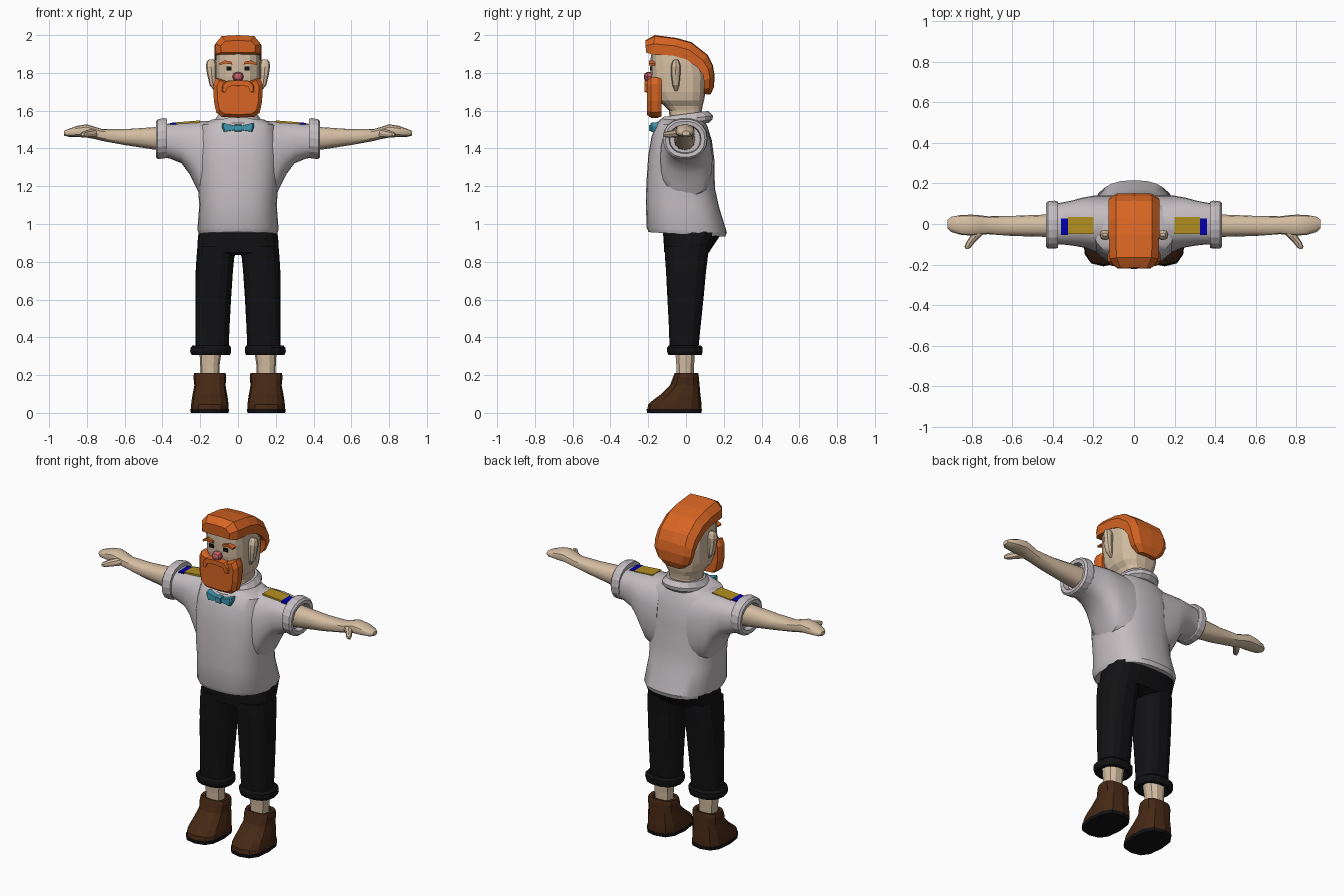
import bpy, bmesh, math


def material(name, r, g, b):
    m = bpy.data.materials.new(name)
    m.diffuse_color = (r, g, b, 1)
    return m


SKIN = material("skin", 0.66, 0.51, 0.36)
HAIR = material("orange hair", 0.68, 0.13, 0.017)
SHIRT = material("pale grey cloth", 0.55, 0.51, 0.53)
BLACK = material("black", 0.006, 0.006, 0.007)
BROWN = material("brown leather", 0.06, 0.021, 0.007)
TEAL = material("teal", 0.05, 0.32, 0.43)
YELLOW = material("mustard", 0.45, 0.28, 0.015)
BLUE = material("deep blue", 0.0, 0.0, 0.42)
PINK = material("pink nose", 0.55, 0.12, 0.14)


def skin_rings(name, rings, mat, mirror=False, smooth=False):
    """Bridge closed rings of points into a capped tube."""
    bm = bmesh.new()
    loops = [[bm.verts.new(p) for p in ring] for ring in rings]
    n = len(loops[0])
    for a, b in zip(loops, loops[1:]):
        for i in range(n):
            j = (i + 1) % n
            bm.faces.new((a[i], a[j], b[j], b[i]))
    bm.faces.new(loops[0])
    bm.faces.new(loops[-1])
    bmesh.ops.recalc_face_normals(bm, faces=bm.faces)
    me = bpy.data.meshes.new(name)
    bm.to_mesh(me)
    bm.free()
    me.materials.append(mat)
    ob = bpy.data.objects.new(name, me)
    bpy.context.collection.objects.link(ob)
    if mirror:
        ob.modifiers.new("Mirror", "MIRROR").use_mirror_merge = False
    if smooth:
        bpy.ops.object.select_all(action='DESELECT')
        ob.select_set(True)
        bpy.context.view_layer.objects.active = ob
        bpy.ops.object.shade_smooth_by_angle(angle=math.radians(35))
    return ob


def loft(name, axis, sections, mat, n=14, power=2.4, tilt=0.0, **kw):
    """Superellipse sections (t, a0, a1, b0, b1) along an axis."""
    def se(v):
        return math.copysign(abs(v) ** (2 / power), v) if abs(v) > 1e-6 else 0
    rings = []
    for t, a0, a1, b0, b1 in sections:
        ring = []
        for i in range(n):
            ang = 2 * math.pi * (i + (0.5 if n == 4 else 0)) / n
            a = (a0 + a1) / 2 + (a1 - a0) / 2 * se(math.cos(ang))
            b = (b0 + b1) / 2 + (b1 - b0) / 2 * se(math.sin(ang))
            ring.append({'x': (t, a, b), 'y': (a, t, b),
                         'z': (a, b, t + tilt * b)}[axis])
        rings.append(ring)
    return skin_rings(name, rings, mat, **kw)


def slab(name, outline, layers, mat, **kw):
    """Front outline (x, z) repeated at depths (y, scale)."""
    cx = sum(p[0] for p in outline) / len(outline)
    cz = sum(p[1] for p in outline) / len(outline)
    return skin_rings(name, [[(cx + (x - cx) * s, y, cz + (z - cz) * s) for x, z in outline]
                             for y, s in layers], mat, **kw)


def both(half):
    """Complete a right-half outline, listed top to bottom, to a symmetric one."""
    return half + [(-x, z) for x, z in reversed(half) if x > 0]


# shirt body, sleeves, sleeve cuffs and collar
loft("shirt_body", 'z', [(0.945, -.19, .19, -.18, .195), (.945, -.205, .205, -.198, .208),
     (0.97, -.215, .215, -.209, .216), (1.1, -.205, .205, -.212, .175),
     (1.2, -.213, .213, -.21, .153), (1.35, -.22, .22, -.2, .15), (1.45, -.215, .215, -.183, .137),
     (1.52, -.2, .2, -.157, .115), (1.55, -.14, .14, -.13, .1)],
     SHIRT, n=28, power=2.5, tilt=-0.06, smooth=True)
loft("sleeve", 'x', [(.1, -.14, .14, 1.1, 1.546), (.2, -.135, .14, 1.15, 1.546),
     (.225, -.125, .135, 1.2, 1.544), (.255, -.115, .13, 1.262, 1.542), (.3, -.107, .117, 1.322, 1.538),
     (.36, -.1, .105, 1.346, 1.532), (.4, -.1, .1, 1.355, 1.528)],
     SHIRT, n=24, power=2.5, mirror=True, smooth=True)
loft("sleeve_cuff", 'x', [(.378, -.09, .08, 1.36, 1.54), (.375, -.117, .11, 1.35, 1.558),
     (.39, -.122, .115, 1.345, 1.562), (.425, -.122, .112, 1.343, 1.556), (.435, -.11, .1, 1.353, 1.545),
     (.432, -.09, .08, 1.373, 1.525), (.395, -.085, .075, 1.378, 1.52)],
     SHIRT, n=18, power=2.2, mirror=True)
loft("collar", 'z', [(1.52, -.11, .11, -.14, .12), (1.535, -.125, .125, -.163, .14),
     (1.555, -.122, .122, -.158, .143), (1.583, -.1, .1, -.118, .118), (1.583, -.085, .085, -.1, .1),
     (1.55, -.08, .08, -.09, .09)], SHIRT, n=16, power=2.2, tilt=0.13)

# shoulder patches
loft("shoulder_patch", 'x', [(.2, -.05, .035, 1.537, 1.5485), (.325, -.05, .035, 1.53, 1.5385)],
     YELLOW, n=4, power=99, mirror=True)
loft("shoulder_stripe", 'x', [(.325, -.055, .028, 1.528, 1.5385), (.36, -.055, .028, 1.526, 1.535)],
     BLUE, n=4, power=99, mirror=True)

# arms, hands and thumbs
loft("arm", 'x', [(.36, -.065, .05, 1.39, 1.517), (.45, -.063, .046, 1.395, 1.512),
     (.6, -.059, .04, 1.418, 1.502), (.72, -.05, .038, 1.44, 1.503), (.76, -.054, .043, 1.45, 1.515),
     (.8, -.057, .046, 1.458, 1.528), (.85, -.054, .045, 1.46, 1.52), (.9, -.04, .036, 1.462, 1.502),
     (.92, -.02, .02, 1.468, 1.493)], SKIN, n=12, mirror=True, smooth=True)
loft("thumb", 'y', [(-.02, .71, .79, 1.455, 1.505), (-.06, .755, .808, 1.457, 1.5),
     (-.09, .785, .827, 1.457, 1.493), (-.112, .802, .836, 1.46, 1.488), (-.123, .814, .83, 1.467, 1.482)],
     SKIN, n=8, mirror=True)

# trousers
loft("trouser_hips", 'z', [(.835, -.19, .19, -.08, .08), (.85, -.215, .215, -.115, .122),
     (.9, -.215, .215, -.118, .155), (.96, -.208, .208, -.122, .195)], BLACK, n=20, power=2.7)
loft("trouser_leg", 'z', [(.33, .05, .225, -.088, .066), (.45, .045, .226, -.092, .078),
     (.6, .037, .226, -.1, .094), (.75, .027, .224, -.108, .108), (.82, .02, .22, -.113, .117),
     (.88, .004, .215, -.116, .125)], BLACK, n=14, power=2.6, mirror=True)
loft("trouser_cuff", 'z', [(.335, .08, .2, -.06, .05), (.306, .06, .225, -.075, .065),
     (.306, .042, .245, -.095, .085), (.325, .036, .253, -.102, .09), (.345, .036, .252, -.102, .09),
     (.358, .045, .24, -.093, .08), (.358, .06, .22, -.08, .06)], BLACK, n=14, mirror=True)

# ankles, shoes and soles
loft("ankle", 'z', [(.17, .1, .195, -.05, .042), (.25, .098, .2, -.053, .045), (.34, .085, .205, -.06, .05)],
     SKIN, n=10, mirror=True)
loft("shoe", 'z', [(.018, .05, .25, -.205, .082), (.045, .05, .248, -.2, .082), (.07, .053, .245, -.172, .08),
     (.1, .058, .24, -.13, .076), (.145, .066, .231, -.085, .072), (.19, .062, .236, -.068, .068),
     (.212, .066, .232, -.06, .064), (.21, .085, .21, -.05, .05), (.18, .09, .205, -.045, .045)],
     BROWN, n=12, power=2.7, mirror=True)
loft("sole", 'z', [(0, .05, .25, -.205, .082), (.02, .047, .253, -.209, .084)],
     BLACK, n=12, power=2.7, mirror=True)

# head and ears
loft("head", 'z', [(1.52, -.085, .085, -.085, .085), (1.6, -.083, .083, -.09, .084),
     (1.625, -.09, .09, -.115, .088), (1.655, -.112, .112, -.15, .096), (1.7, -.121, .121, -.175, .103),
     (1.78, -.123, .123, -.186, .106), (1.85, -.122, .122, -.188, .095), (1.895, -.118, .118, -.186, .06),
     (1.925, -.1, .1, -.165, .02)], SKIN, n=16, power=3)
loft("ear", 'z', [(1.705, .11, .125, -.06, -.045), (1.735, .115, .15, -.072, -.035),
     (1.79, .115, .163, -.08, -.03), (1.835, .115, .17, -.08, -.028), (1.86, .118, .166, -.072, -.035),
     (1.872, .13, .155, -.06, -.045)], SKIN, n=8, mirror=True)

# swept-back hair: outer point, inner point, half width
hair = [(-.215, 1.972, -.212, 1.908, .092), (-.165, 2.0, -.18, 1.898, .12), (-.05, 1.985, -.07, 1.892, .125),
        (.03, 1.962, 0, 1.872, .125), (.115, 1.895, .06, 1.83, .125), (.142, 1.84, .09, 1.79, .125),
        (.152, 1.785, .095, 1.76, .122), (.148, 1.725, .095, 1.715, .1), (.13, 1.685, .095, 1.688, .06)]
skin_rings("hair", [[(w * f, iy + (oy - iy) * k, iz + (oz - iz) * k) for f, k in
           ((-.97, 0), (-1, .55), (-.72, .95), (0, 1), (.72, .95), (1, .55), (.97, 0))]
           for oy, oz, iy, iz, w in hair], HAIR)

# beard and moustache
slab("beard", both([(0, 1.74), (.06, 1.755), (.115, 1.775), (.13, 1.74), (.128, 1.65), (.115, 1.59),
     (.085, 1.567), (0, 1.562)]), [(-.13, .93), (-.15, 1), (-.185, 1), (-.207, .85)], HAIR)
slab("moustache", both([(0, 1.762), (.06, 1.758), (.083, 1.735), (.086, 1.7), (.07, 1.697),
     (.055, 1.727), (0, 1.735)]), [(-.18, 1), (-.212, 1), (-.22, .95)], HAIR)

# nose, eyes and eyebrows
loft("nose", 'y', [(-.17, -.022, .022, 1.755, 1.805), (-.205, -.03, .03, 1.755, 1.805),
     (-.218, -.022, .022, 1.762, 1.798), (-.223, -.01, .01, 1.772, 1.788)], PINK, n=8)
loft("eye", 'y', [(-.182, .034, .062, 1.813, 1.833), (-.19, .034, .062, 1.813, 1.833)],
     BLACK, n=4, power=99, mirror=True)
slab("eyebrow", [(.03, 1.845), (.034, 1.858), (.07, 1.866), (.1, 1.85), (.098, 1.84), (.07, 1.85)],
     [(-.165, 1), (-.196, 1)], HAIR, mirror=True)

# bow tie
slab("bow_tie", both([(0, 1.518), (.02, 1.52), (.083, 1.537), (.086, 1.515), (.075, 1.488),
     (.02, 1.497), (0, 1.497)]), [(-.145, 1), (-.18, 1), (-.188, .9)], TEAL)
loft("bow_knot", 'y', [(-.16, -.018, .018, 1.49, 1.526), (-.195, -.016, .016, 1.492, 1.524)],
     TEAL, n=4, power=99)
